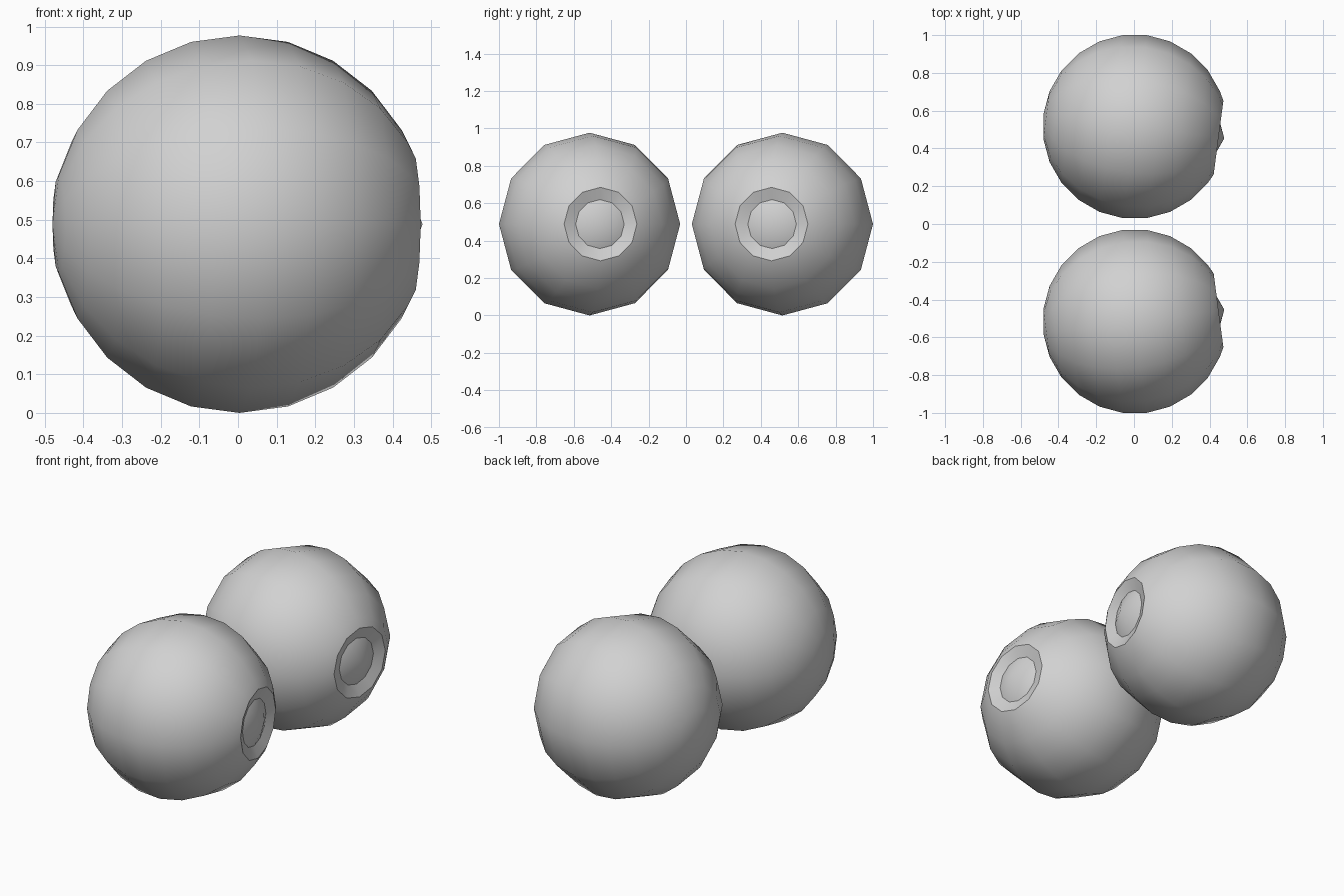
import bpy, bmesh
from math import sin, cos, pi, radians
from mathutils import Vector

cube = bpy.data.objects.get("Cube")
if cube:
    bpy.data.objects.remove(cube, do_unlink=True)

RADIUS = 0.4885
SEGMENTS = 12
TURN = radians(7.5)      # each eye turns slightly towards the other

grey = bpy.data.materials.new("plain grey")
grey.use_nodes = True
grey.diffuse_color = (0.64, 0.64, 0.64, 1)
grey.node_tree.nodes["Principled BSDF"].inputs["Base Color"].default_value = grey.diffuse_color


def eye_profile():
    """Points as (distance along the gaze axis, radius), pupil tip to back pole."""
    rim = radians(23.7)
    points = [(0.478, 0), (0.424, 0.131)]                     # iris cone, bottom of the dish
    points.append((RADIUS * cos(rim), RADIUS * sin(rim)))     # rim of the dish
    points += [(RADIUS * cos(i * pi / 12), RADIUS * sin(i * pi / 12)) for i in range(2, 12)]
    points.append((-RADIUS, 0))
    return points


def make_eye(name, side):
    bm = bmesh.new()
    verts = [bm.verts.new((a, 0, r)) for a, r in eye_profile()]
    edges = [bm.edges.new(pair) for pair in zip(verts, verts[1:])]
    bmesh.ops.spin(bm, geom=verts + edges, cent=Vector(), axis=(1, 0, 0),
                   angle=2 * pi, steps=SEGMENTS)
    bmesh.ops.remove_doubles(bm, verts=bm.verts, dist=0.0005)
    bmesh.ops.recalc_face_normals(bm, faces=bm.faces)
    mesh = bpy.data.meshes.new(name)
    bm.to_mesh(mesh)
    bm.free()
    mesh.materials.append(grey)
    eye = bpy.data.objects.new(name, mesh)
    bpy.context.collection.objects.link(eye)
    eye.location = (0.004, side * 0.5155, RADIUS)
    eye.rotation_euler.z = -side * TURN
    return eye


# A pair of eyeballs looking along +x
eyes = [make_eye("front_eyeball", -1), make_eye("back_eyeball", 1)]

# Smooth surface, with sharp edges around the iris and the rim
bpy.ops.object.select_all(action="DESELECT")
for eye in eyes:
    eye.select_set(True)
bpy.context.view_layer.objects.active = eyes[0]
bpy.ops.object.shade_smooth_by_angle(angle=radians(36))
